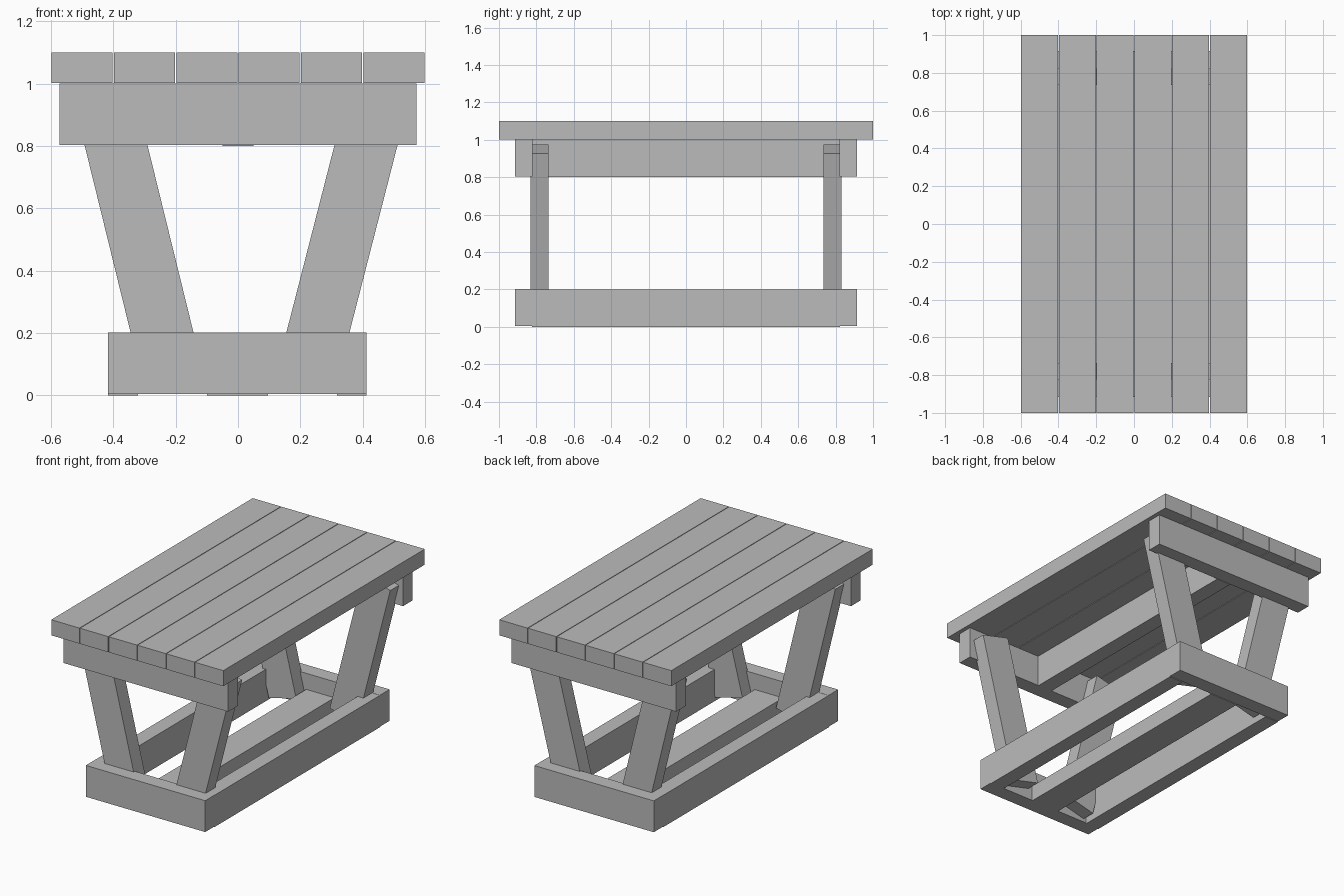
import bpy
import math

cube = bpy.data.objects.get("Cube")
if cube:
    bpy.data.objects.remove(cube, do_unlink=True)

# One plain timber colour
timber = bpy.data.materials.new("grey timber")
timber.use_nodes = True
GREY = (0.5, 0.5, 0.5, 1)
timber.diffuse_color = GREY
timber.node_tree.nodes["Principled BSDF"].inputs["Base Color"].default_value = GREY


def board(name, size, centre, tilt=0):
    """Straight length of timber, tilted about the y axis."""
    bpy.ops.mesh.primitive_cube_add(size=1, location=centre)
    ob = bpy.context.object
    ob.name = name
    ob.scale = size
    bpy.ops.object.transform_apply(location=False, rotation=False, scale=True)
    ob.rotation_euler.y = tilt
    ob.data.materials.append(timber)
    return ob


# Table top planks with narrow gaps
for i in range(6):
    board(f"top_plank_{i + 1}", (0.196, 2, 0.098), (-0.5 + 0.2 * i, 0, 1.051))

# Cross beams and leaning legs at both ends
for end, s in (("front", -1), ("back", 1)):
    board(f"{end}_upper_beam", (1.146, 0.095, 0.198), (0, 0.868 * s, 0.902))
    board(f"{end}_lower_beam", (0.83, 0.095, 0.197), (-0.002, 0.868 * s, 0.1025))
    for side, x, lean in (("right", -0.317, -13.8), ("left", 0.333, 14.4)):
        board(f"{end}_{side}_leg", (0.196, 0.097, 0.93),
              (x, 0.784 * s, 0.5), math.radians(lean))

# Lengthwise rails between the ends
board("upper_centre_rail", (0.1, 1.645, 0.2), (0, 0, 0.9))
board("lower_centre_rail", (0.196, 1.645, 0.1), (-0.002, 0, 0.05))
for side, s in (("right", -1), ("left", 1)):
    board(f"{side}_lower_rail", (0.096, 1.645, 0.2), (0.367 * s - 0.002, 0, 0.1))
